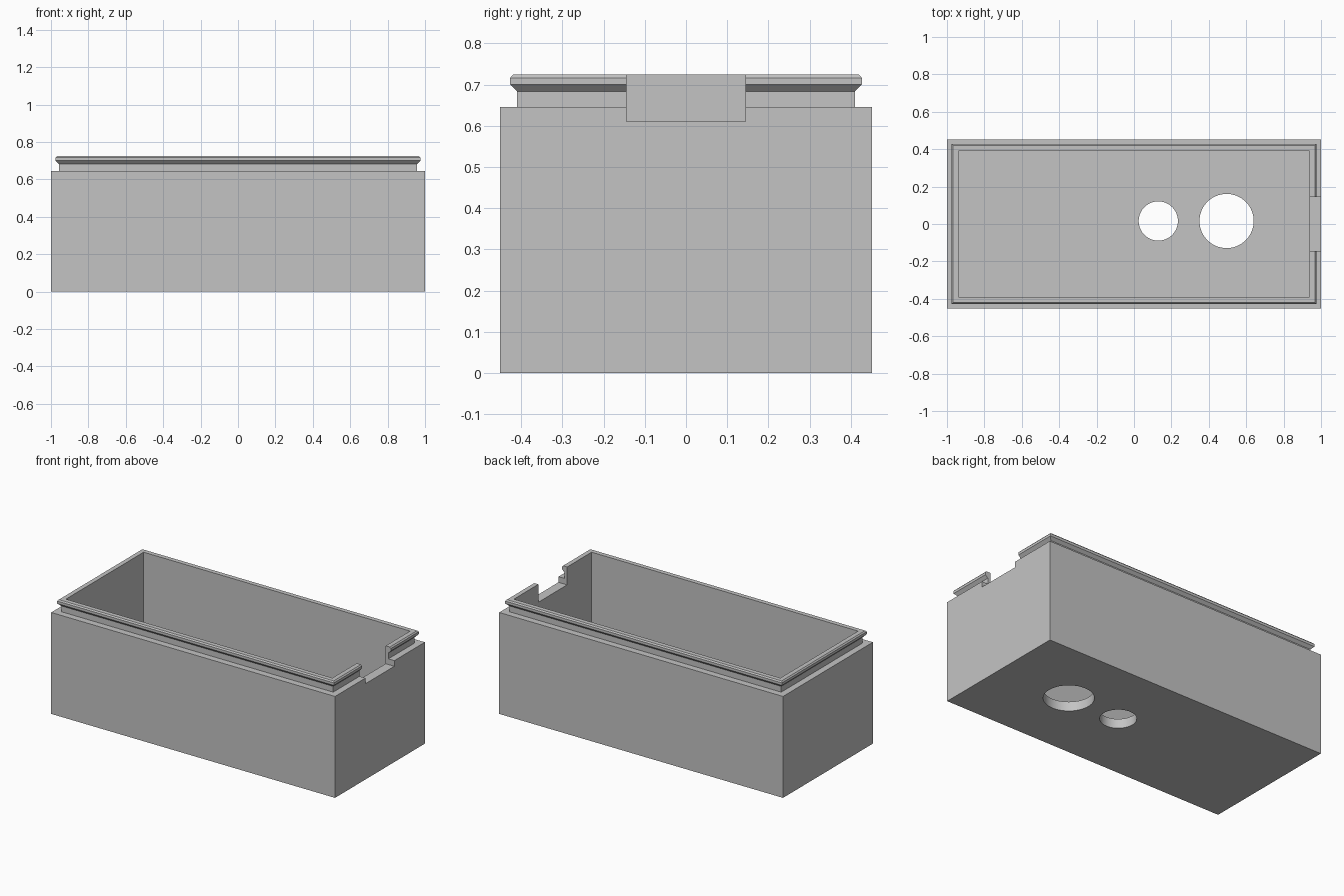
import bpy
import bmesh
from mathutils import Matrix, Vector

default = bpy.data.objects.get("Cube")
if default:
    bpy.data.objects.remove(default, do_unlink=True)

HALF_X, HALF_Y = 1.0, 0.452
WALL, FLOOR = 0.061, 0.06

# One plain grey for the whole box
grey = bpy.data.materials.new("plain grey")
grey.use_nodes = True
grey.diffuse_color = (0.55, 0.55, 0.55, 1)
grey.node_tree.nodes["Principled BSDF"].inputs["Base Color"].default_value = (0.55, 0.55, 0.55, 1)


def make_object(name, bm):
    bmesh.ops.recalc_face_normals(bm, faces=bm.faces)
    mesh = bpy.data.meshes.new(name)
    bm.to_mesh(mesh)
    bm.free()
    mesh.materials.append(grey)
    obj = bpy.data.objects.new(name, mesh)
    bpy.context.collection.objects.link(obj)
    return obj


def rectangular_shell(name, profile):
    """Sweep an (inset, height) profile round a rectangle and cap both ends."""
    bm = bmesh.new()
    rings = []
    for inset, z in profile:
        x, y = HALF_X - inset, HALF_Y - inset
        rings.append([bm.verts.new((sx * x, sy * y, z))
                      for sx, sy in ((-1, -1), (1, -1), (1, 1), (-1, 1))])
    for a, b in zip(rings, rings[1:]):
        for i in range(4):
            j = (i + 1) % 4
            bm.faces.new((a[i], a[j], b[j], b[i]))
    bm.faces.new(rings[0])
    bm.faces.new(rings[-1])
    return make_object(name, bm)


def box_cutter(name, low, high):
    low, high = Vector(low), Vector(high)
    bm = bmesh.new()
    bmesh.ops.create_cube(bm, size=1, matrix=Matrix.Translation((low + high) / 2)
                          @ Matrix.Diagonal((*(high - low), 1)))
    return make_object(name, bm)


def round_cutter(name, x, y, radius):
    bm = bmesh.new()
    bmesh.ops.create_cone(bm, cap_ends=True, segments=64, radius1=radius, radius2=radius,
                          depth=4 * FLOOR, matrix=Matrix.Translation((x, y, FLOOR / 2)))
    return make_object(name, bm)


# Open box: outer wall, ledge, neck, flared snap lip, inner wall, floor
box = rectangular_shell("open_box", [
    (0, 0), (0, 0.646), (0.042, 0.646), (0.042, 0.683), (0.025, 0.70),
    (0.025, 0.716), (0.032, 0.724), (WALL, 0.724), (WALL, FLOOR)])

# Notch in the left end wall and two round holes through the floor
cutters = [
    box_cutter("notch_cutter", (0.85, -0.145, 0.61), (1.1, 0.145, 0.9)),
    round_cutter("small_hole_cutter", 0.13, 0.016, 0.105),
    round_cutter("large_hole_cutter", 0.495, 0.016, 0.145),
]
for cutter in cutters:
    cutter.hide_render = True
    cut = box.modifiers.new(cutter.name, "BOOLEAN")
    cut.operation = "DIFFERENCE"
    cut.solver = "EXACT"
    cut.object = cutter

# Bake the cuts and discard the helpers
bpy.context.view_layer.update()
depsgraph = bpy.context.evaluated_depsgraph_get()
finished = bpy.data.meshes.new_from_object(box.evaluated_get(depsgraph))
box.modifiers.clear()
box.data = finished
finished.materials.clear()
finished.materials.append(grey)
for poly in finished.polygons:
    poly.material_index = 0
for cutter in cutters:
    bpy.data.objects.remove(cutter, do_unlink=True)

# Smooth hole walls, crisp box edges
bpy.ops.object.select_all(action="DESELECT")
box.select_set(True)
bpy.context.view_layer.objects.active = box
bpy.ops.object.shade_smooth_by_angle(angle=0.4)
